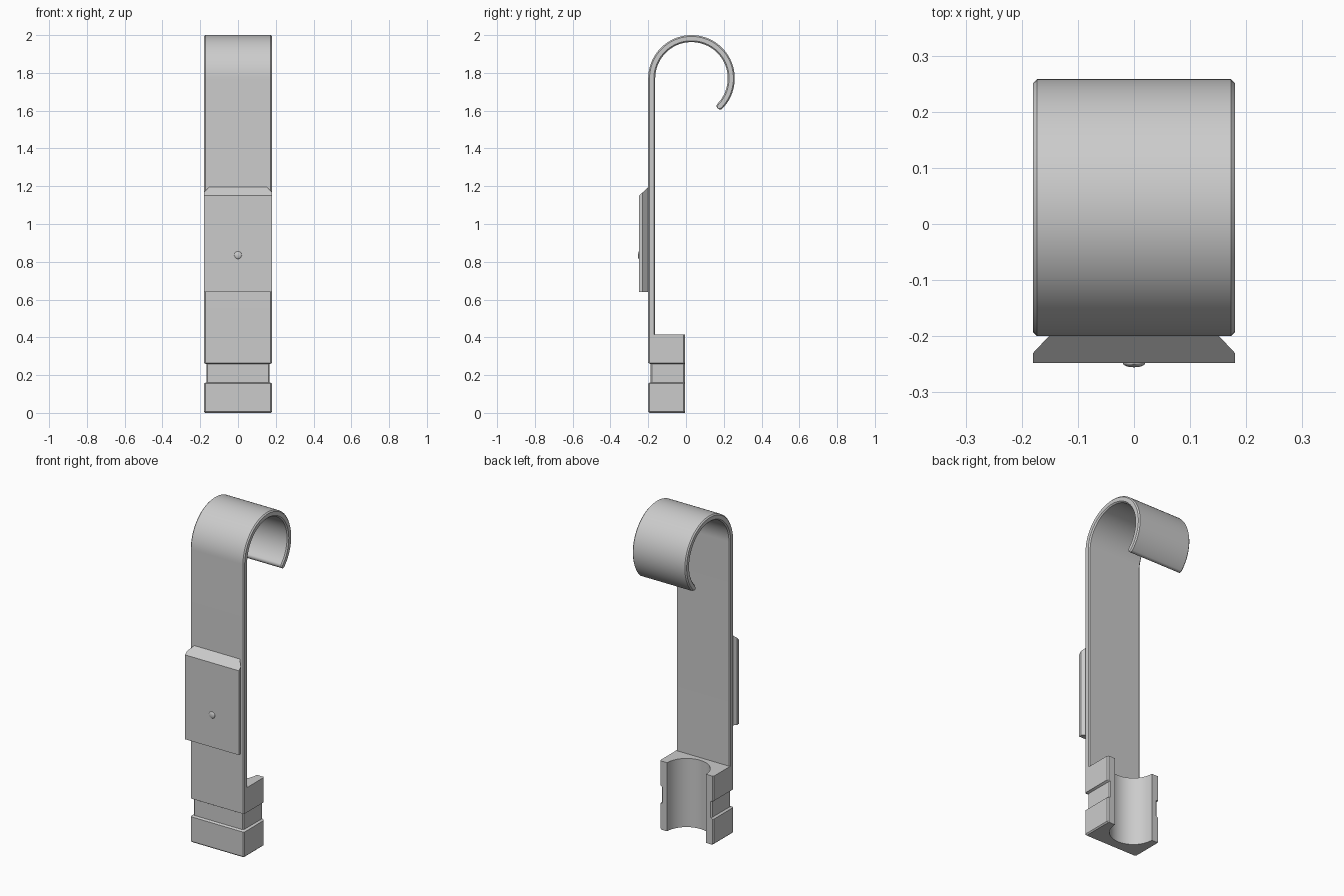
import bpy, bmesh
from math import sin, cos, pi, radians

cube = bpy.data.objects.get("Cube")
if cube:
    bpy.data.objects.remove(cube, do_unlink=True)

grey = bpy.data.materials.new("plain grey")
grey.use_nodes = True
grey.diffuse_color = (0.6, 0.6, 0.6, 1)
grey.node_tree.nodes["Principled BSDF"].inputs["Base Color"].default_value = (0.6, 0.6, 0.6, 1)

HALF = 0.18      # half width
FRONT = -0.20    # front of strap and clip
THICK = 0.037    # strap thickness
CH = 0.007       # edge chamfer


def finish(name, bm):
    bmesh.ops.recalc_face_normals(bm, faces=bm.faces)
    mesh = bpy.data.meshes.new(name)
    bm.to_mesh(mesh)
    bm.free()
    mesh.materials.append(grey)
    obj = bpy.data.objects.new(name, mesh)
    bpy.context.collection.objects.link(obj)
    bpy.ops.object.select_all(action="DESELECT")
    obj.select_set(True)
    bpy.context.view_layer.objects.active = obj
    bpy.ops.object.shade_smooth_by_angle(angle=radians(25))
    return obj


def loft(name, rings):
    """Skin closed rings of equal length and cap both ends."""
    bm = bmesh.new()
    loops = [[bm.verts.new(p) for p in ring] for ring in rings]
    n = len(loops[0])
    for a, b in zip(loops, loops[1:]):
        for i in range(n):
            j = (i + 1) % n
            bm.faces.new((a[i], a[j], b[j], b[i]))
    bm.faces.new(loops[0])
    bm.faces.new(loops[-1])
    return finish(name, bm)


# Strap and hook: a chamfered strip swept up and around the arc
R = 0.229 - THICK / 2
CY, CZ = FRONT + 0.229, 2 - 0.229


def strip_ring(y, z, ny, nz, half_t, half_w):
    c = min(CH, half_t * 0.5)
    section = [(-half_w, half_t - c), (-half_w + c, half_t), (half_w - c, half_t), (half_w, half_t - c),
               (half_w, c - half_t), (half_w - c, -half_t), (c - half_w, -half_t), (-half_w, c - half_t)]
    return [(x, y + ny * o, z + nz * o) for x, o in section]


rings = [strip_ring(CY - R, 0.40, -1, 0, THICK / 2, HALF)]
STEPS = 56
for i in range(STEPS + 1):
    a = radians(180 - 224 * i / STEPS)
    rings.append(strip_ring(CY + R * cos(a), CZ + R * sin(a), cos(a), sin(a), THICK / 2, HALF))
# Rounded tip
for i in range(1, 7):
    t = i / 6 * radians(80)
    d = THICK / 2 * sin(t)
    y, z = CY + R * cos(a) + d * sin(a), CZ + R * sin(a) - d * cos(a)
    rings.append(strip_ring(y, z, cos(a), sin(a), THICK / 2 * cos(t), HALF))
loft("strap_and_hook", rings)

# Bottom clip: U-shaped plan with a round channel at the back and a groove around it
BACK, BORE = -0.005, 0.13


def clip_ring(z, inset):
    h, f = HALF - inset, FRONT + inset
    right = [(h - CH, f), (h, f + CH), (h, BACK - CH), (h - CH, BACK)]
    arc = [(BORE * cos(k * pi / 32), BACK - BORE * sin(k * pi / 32)) for k in range(33)]
    left = [(-x, y) for x, y in reversed(right)]
    return [(x, y, z) for x, y in right + arc + left]


levels = [(0, CH), (CH, 0), (0.155, 0), (0.162, 0.012), (0.258, 0.012), (0.265, 0), (0.415, 0)]
loft("bottom_clip", [clip_ring(z, inset) for z, inset in levels])

# Front plate: dovetail plan with a sloping top
PLATE = -0.248
half_plan = [(HALF, PLATE), (HALF, -0.23), (0.15, FRONT + 0.002)]
plan = half_plan + [(-x, y) for x, y in reversed(half_plan)]
loft("front_plate", [[(x, y, 0.64) for x, y in plan],
                     [(x, y, 1.15 + (y - PLATE) * 0.95) for x, y in plan]])

# Small pip on the plate
bm = bmesh.new()
bmesh.ops.create_uvsphere(bm, u_segments=20, v_segments=12, radius=0.02)
for v in bm.verts:
    v.co = (v.co.x, PLATE + v.co.y * 0.37, 0.835 + v.co.z)
finish("plate_pip", bm)
